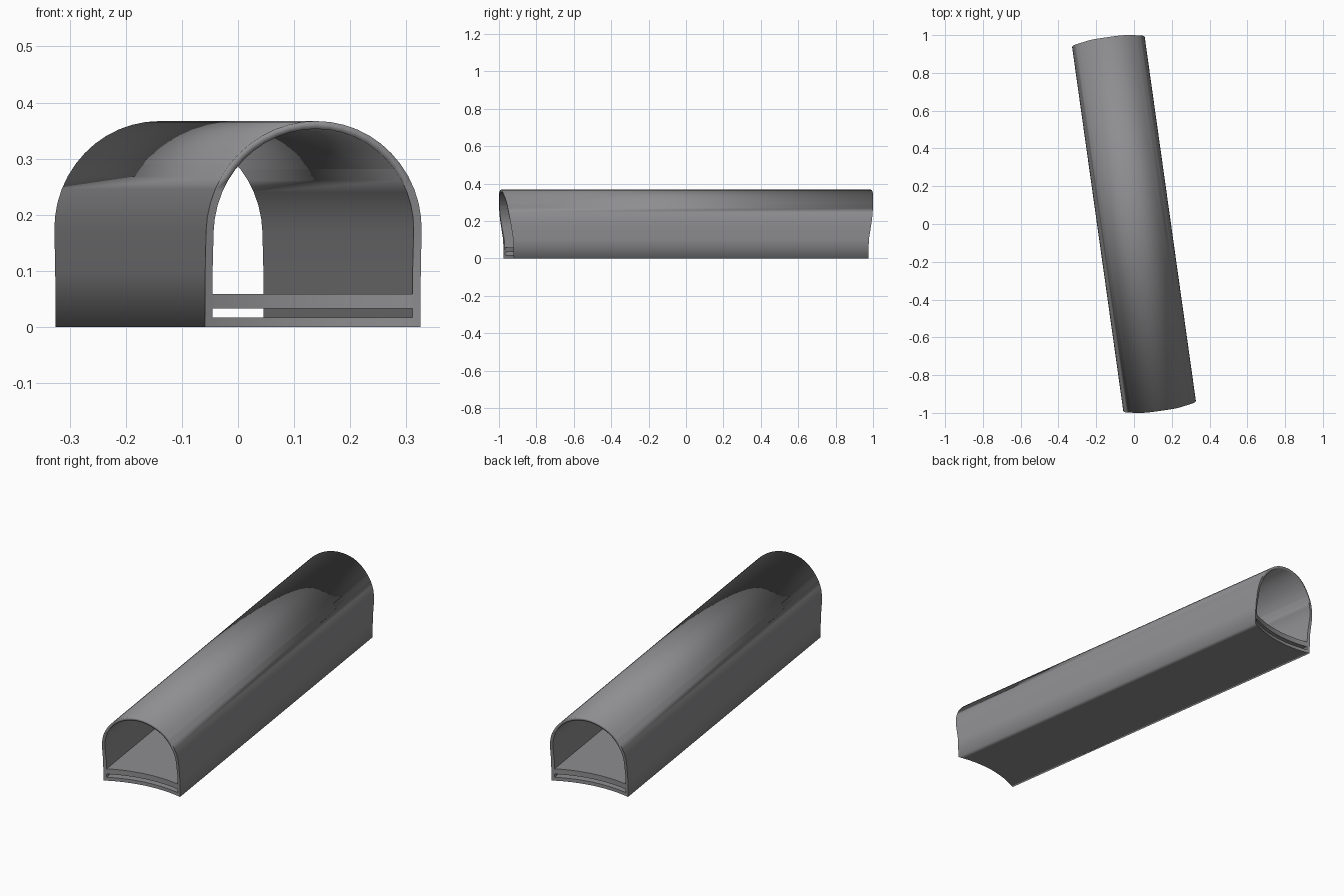
import bpy, bmesh, math

if "Cube" in bpy.data.objects:
    bpy.data.objects.remove(bpy.data.objects["Cube"])

HALF_W, WALL, SPRING, RISE = 0.194, 0.014, 0.17, 0.197
HALF_L, TURN = 0.987, math.radians(8)
SEAM = SPRING + RISE * math.sin(math.radians(37.5))   # shoulder seam height

grey = bpy.data.materials.new("dark_grey")
grey.diffuse_color = (0.27, 0.27, 0.28, 1)
grey.use_nodes = True
grey.node_tree.nodes["Principled BSDF"].inputs["Base Color"].default_value = grey.diffuse_color


def smoothstep(a, b, v):
    t = min(max((v - a) / (b - a), 0), 1)
    return t * t * (3 - 2 * t)


def end_y(x, z):
    """Hollowed end: the floor and walls sit back, the crown sticks out."""
    low = 1 - smoothstep(0.05, 0.30, z)
    bow = max(0, 1 - (x / HALF_W) ** 2)
    return HALF_L - low * (0.03 + 0.035 * bow) + 0.012 * smoothstep(0.28, 0.367, z)


def loft(name, outer, inner, closed, soft_rim):
    """Run two matching profiles along the length and join them at both ends."""
    bm = bmesh.new()
    rows = [[bm.verts.new((x, side * end_y(x, z), z)) for x, z in prof]
            for prof, side in ((outer, -1), (outer, 1), (inner, 1), (inner, -1))]
    n = len(outer)
    for i in range(n if closed else n - 1):
        j = (i + 1) % n
        for k in range(4):
            a, b = rows[k], rows[(k + 1) % 4]
            bm.faces.new((a[i], a[j], b[j], b[i]))
    bmesh.ops.recalc_face_normals(bm, faces=bm.faces)
    seam = set()
    if soft_rim:
        for i, (x, z) in enumerate(outer):
            if abs(z - SEAM) < 0.002:
                seam.update(r[i] for r in rows)
    for f in bm.faces:
        f.smooth = True
    for e in bm.edges:
        v, w = e.verts
        rim_or_long = len(e.link_faces) == 2 and e.calc_face_angle() > math.radians(40)
        roof = soft_rim and min(v.co.z, w.co.z) > SEAM - 0.03
        foot = soft_rim and max(v.co.z, w.co.z) < 0.001 and abs(v.co.y - w.co.y) > 1
        e.smooth = not (rim_or_long and not roof and not foot)
        if v in seam and w in seam:
            e.smooth = False
    me = bpy.data.meshes.new(name)
    bm.to_mesh(me)
    bm.free()
    me.materials.append(grey)
    ob = bpy.data.objects.new(name, me)
    ob.rotation_euler.z = TURN
    bpy.context.collection.objects.link(ob)
    return ob


def arch(inset, base):
    """Floor, straight walls and round crown as one closed ring."""
    w, r = HALF_W - inset, RISE - inset
    pts = [(w, base), (w, 0.10)]
    pts += [(w * math.cos(math.pi * i / 24), SPRING + r * math.sin(math.pi * i / 24))
            for i in range(25)]
    pts += [(-w, 0.10), (-w, base)]
    pts += [(w * (-1 + i / 6), base) for i in range(1, 12)]
    return pts


# Vaulted shell with its thin floor
loft("tunnel_shell", arch(0, 0), arch(WALL, 0.017), True, True)

# Raised deck above the floor gap
deck_w = HALF_W - WALL + 0.004
xs = [deck_w * (-1 + i / 6) for i in range(13)]
loft("raised_deck", [(x, 0.033) for x in xs], [(x, 0.059) for x in xs], False, False)
